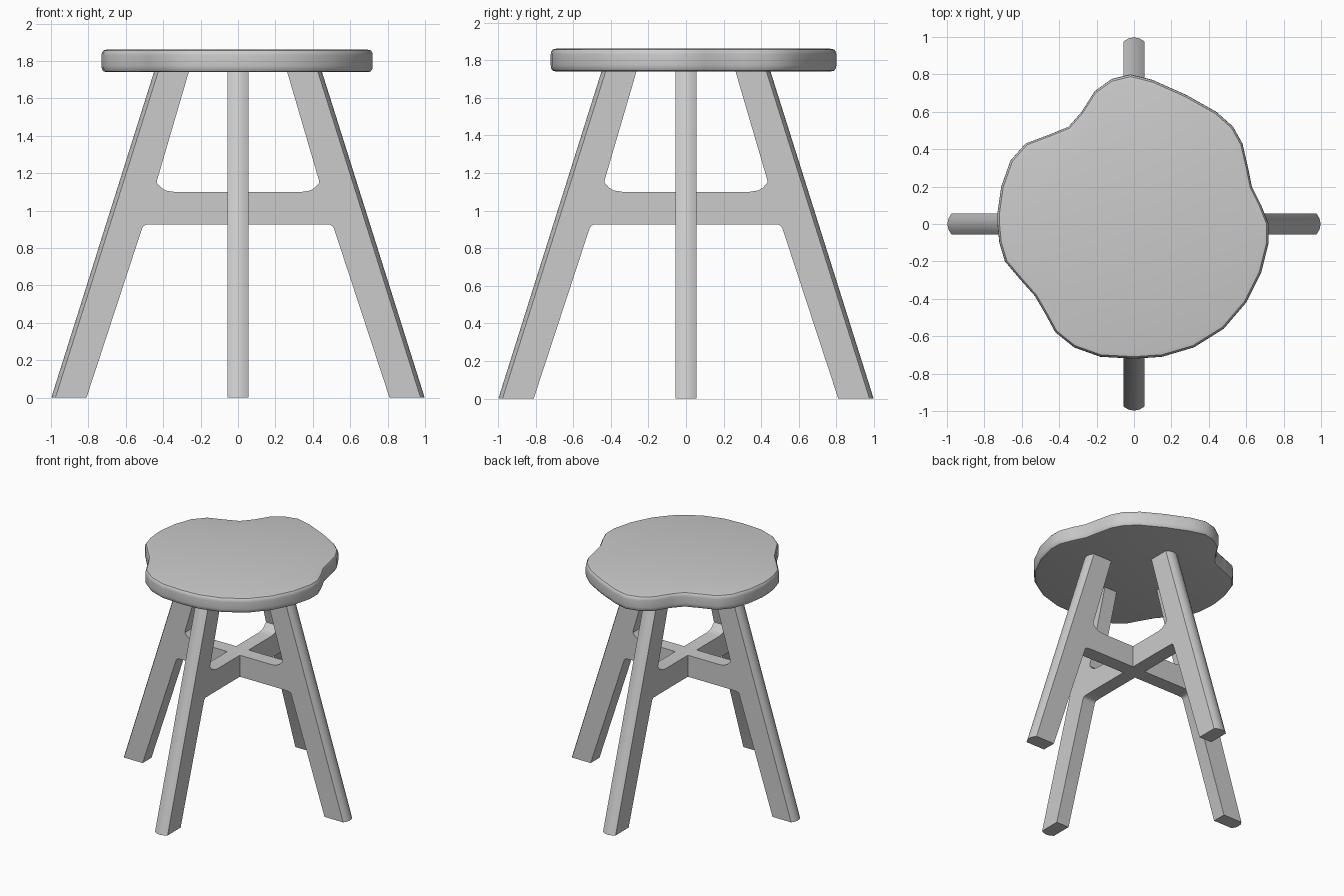
import bpy, bmesh, math
from mathutils import Matrix

if "Cube" in bpy.data.objects:
    bpy.data.objects.remove(bpy.data.objects["Cube"])


def finish(name, bm):
    bmesh.ops.remove_doubles(bm, verts=bm.verts, dist=0.0005)
    bmesh.ops.recalc_face_normals(bm, faces=bm.faces)
    mesh = bpy.data.meshes.new(name)
    bm.to_mesh(mesh)
    bm.free()
    ob = bpy.data.objects.new(name, mesh)
    bpy.context.collection.objects.link(ob)
    bpy.ops.object.select_all(action='DESELECT')
    ob.select_set(True)
    bpy.context.view_layer.objects.active = ob
    bpy.ops.object.shade_smooth_by_angle(angle=math.radians(35))
    return ob


# Seat: irregular slab with a rounded rim
outline = [
    (0.72, 0), (0.72, -0.1), (0.68, -0.26), (0.6, -0.42), (0.48, -0.56),
    (0.32, -0.66), (0.15, -0.71), (0, -0.72), (-0.18, -0.71), (-0.32, -0.66),
    (-0.42, -0.58), (-0.48, -0.47), (-0.53, -0.385), (-0.61, -0.295),
    (-0.69, -0.2), (-0.72, -0.1), (-0.73, 0), (-0.73, 0.06), (-0.71, 0.2),
    (-0.66, 0.34), (-0.58, 0.43), (-0.46, 0.475), (-0.35, 0.52), (-0.28, 0.6),
    (-0.21, 0.71), (-0.12, 0.775), (-0.02, 0.8), (0.1, 0.77), (0.28, 0.69),
    (0.44, 0.6), (0.53, 0.52), (0.58, 0.43), (0.61, 0.3), (0.63, 0.2),
    (0.68, 0.1)]
rim = [(0.96, 1.74), (0.985, 1.744), (0.997, 1.757), (1.0, 1.775),
       (1.0, 1.83), (0.997, 1.845), (0.985, 1.857), (0.96, 1.861)]
bm = bmesh.new()
rings = [[bm.verts.new((x * s, y * s, z)) for x, y in outline] for s, z in rim]
n = len(outline)
for a, b in zip(rings, rings[1:]):
    for i in range(n):
        bm.faces.new((a[i], a[(i + 1) % n], b[(i + 1) % n], b[i]))
bm.faces.new(rings[0])
bm.faces.new(rings[-1])
finish("seat", bm)

# Leg frame: one leg with its stretcher arm, mitred at the centre, repeated four times
layers = [(-0.056, 0.022), (-0.03, 0.006), (0, 0), (0.03, 0.006), (0.056, 0.022)]


def arm_profile(y, inset):
    c = abs(y)
    return [(c, 1.10), (0.34, 1.10), (0.385, 1.107), (0.41, 1.122),
            (0.435, 1.15), (0.432, 1.165), (0.262, 1.745),
            (0.448 - inset, 1.745), (0.998 - inset, 0), (0.81, 0),
            (0.513, 0.905), (0.505, 0.918), (0.49, 0.925),
            (0.42, 0.927), (c, 0.927)]


bm = bmesh.new()
for k in range(4):
    rot = Matrix.Rotation(k * math.pi / 2, 4, 'Z')
    loops = [[bm.verts.new(rot @ Matrix.Translation((x, y, z)).to_translation())
              for x, z in arm_profile(y, d)] for y, d in layers]
    for a, b in zip(loops, loops[1:]):
        for i in range(len(a) - 1):
            bm.faces.new((a[i], a[i + 1], b[i + 1], b[i]))
    bm.faces.new(loops[0])
    bm.faces.new(loops[-1])
finish("leg_frame", bm)
